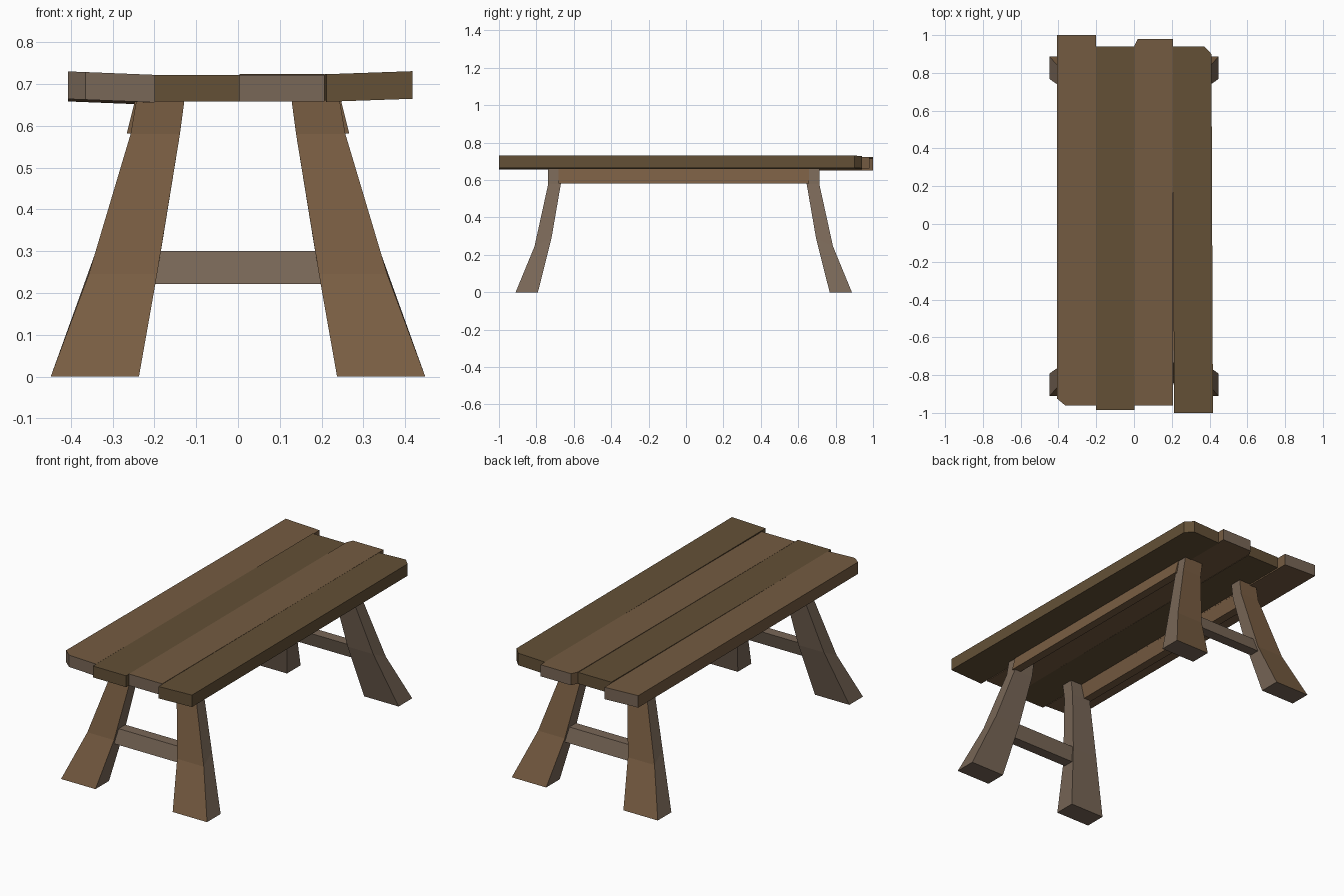
import bpy, bmesh
from mathutils import Vector

if "Cube" in bpy.data.objects:
    bpy.data.objects.remove(bpy.data.objects["Cube"])


def material(name, rgb):
    m = bpy.data.materials.new(name)
    m.diffuse_color = (*rgb, 1)
    m.use_nodes = True
    m.node_tree.nodes["Principled BSDF"].inputs["Base Color"].default_value = m.diffuse_color
    return m


LIGHT = material("light_wood", (0.175, 0.105, 0.053))
DARK = material("dark_wood", (0.125, 0.08, 0.037))
LEG = material("leg_wood", (0.19, 0.11, 0.055))
GREY = material("grey_wood", (0.19, 0.135, 0.095))


def loft(name, rings, mats, pick=None):
    """Closed solid through equal-sized rings; pick(normal) gives a material index."""
    bm = bmesh.new()
    loops = [[bm.verts.new(p) for p in r] for r in rings]
    n = len(loops[0])
    for a, b in zip(loops, loops[1:]):
        for i in range(n):
            j = (i + 1) % n
            bm.faces.new((a[i], a[j], b[j], b[i]))
    bm.faces.new(loops[0])
    bm.faces.new(loops[-1])
    bmesh.ops.recalc_face_normals(bm, faces=bm.faces)
    bm.normal_update()
    if pick:
        for f in bm.faces:
            f.material_index = pick(f.normal)
    me = bpy.data.meshes.new(name)
    bm.to_mesh(me)
    bm.free()
    for m in mats:
        me.materials.append(m)
    ob = bpy.data.objects.new(name, me)
    bpy.context.collection.objects.link(ob)
    return ob


# Table top planks: outline, bottom height, slope across x (about x0), slope along y
def plank(name, outline, zb, zt, x0, sx, sy, mats):
    def ring(z):
        return [(x, y, z + sx * (x - x0) + sy * y) for x, y in outline]
    loft(name, [ring(zb), ring(zt)], mats,
         lambda v: len(mats) - 1 if abs(v.y) > 0.6 else 0)


plank("top_plank_left",
      [(-0.365, -0.96), (-0.2, -0.96), (-0.2, 1.0), (-0.407, 1.0), (-0.407, -0.925)],
      0.653, 0.719, -0.2, -0.04, -0.003, [LIGHT, GREY])
plank("top_plank_mid_left",
      [(-0.2, -0.985), (0.003, -0.985), (0.003, 0.94), (-0.2, 0.94)],
      0.658, 0.721, 0, 0, 0, [DARK])
plank("top_plank_mid_right",
      [(0.003, -0.96), (0.207, -0.96), (0.207, 0.98), (0.02, 0.98), (0.003, 0.945)],
      0.659, 0.723, 0, 0, 0.0015, [LIGHT, GREY])
plank("top_plank_right",
      [(0.212, -1.0), (0.418, -1.0), (0.41, 0.9), (0.372, 0.94), (0.205, 0.94)],
      0.657, 0.723, 0.2, 0.035, 0, [DARK])

# Bent, splayed legs: each ring is x_in, x_out, y_in, y_out, z_in, z_out
LEG_RINGS = [(0.237, 0.448, 0.78, 0.899, 0.0, 0.0),
             (0.186, 0.357, 0.707, 0.798, 0.29, 0.245),
             (0.139, 0.257, 0.657, 0.7245, 0.58, 0.58),
             (0.128, 0.243, 0.657, 0.7245, 0.662, 0.662)]
YC = -0.012
for sy, end in ((-1, "front"), (1, "back")):
    for sx, side in ((-1, "left"), (1, "right")):
        rings = [[(sx * xi, YC + sy * yi, zi), (sx * (xo - 0.3 * (zi - zo)), YC + sy * yi, zi),
                  (sx * xo, YC + sy * yo, zo), (sx * (xi + 0.17 * (zi - zo)), YC + sy * yo, zo)]
                 for xi, xo, yi, yo, zi, zo in LEG_RINGS]
        loft(f"{end}_{side}_leg", rings, [GREY, LEG],
             lambda v, s=sy: int(v.y * s > 0.6))
    # Stretcher between each pair of legs, leaning with them
    section = [(0.792, 0.222), (0.732, 0.222), (0.712, 0.3), (0.77, 0.3)]
    loft(f"{end}_stretcher",
         [[(x, YC + sy * y, z) for y, z in section] for x in (-0.21, 0.21)], [GREY])

# Rails under the top, tilted with the legs
for sx, side in ((-1, "left"), (1, "right")):
    section = [(0.218, 0.582), (0.266, 0.582), (0.246, 0.662), (0.198, 0.662)]
    loft(f"{side}_rail",
         [[(sx * x, y, z) for x, z in section] for y in (YC - 0.67, YC + 0.67)], [LEG])
